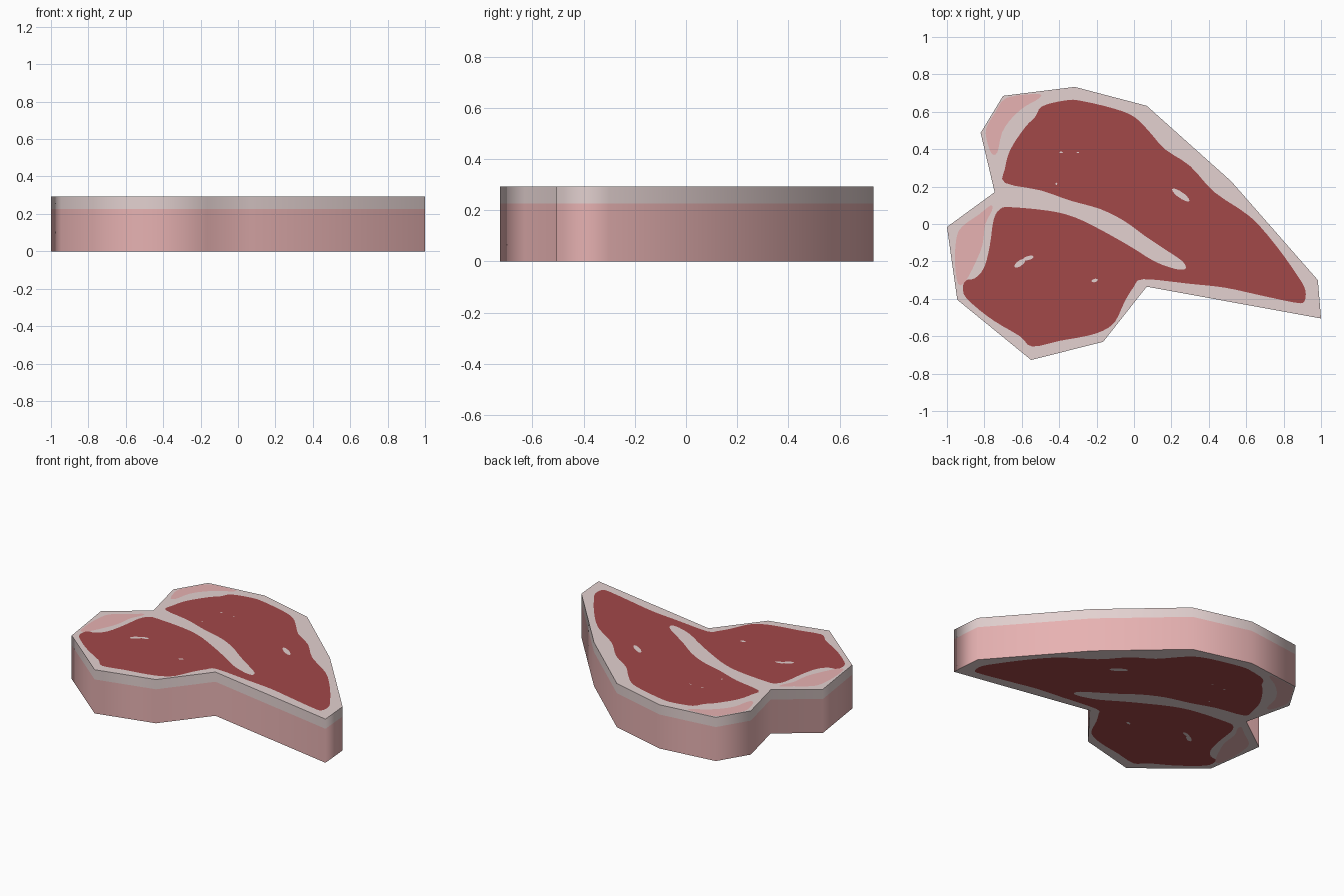
import bpy, bmesh, math
from mathutils import Vector
from mathutils.geometry import delaunay_2d_cdt

if "Cube" in bpy.data.objects:
    bpy.data.objects.remove(bpy.data.objects["Cube"])

HEIGHT, BAND = 0.292, 0.227


def material(name, rgb):
    m = bpy.data.materials.new(name)
    lin = [(c / 255 / 12.92) if c < 11 else ((c / 255 + 0.055) / 1.055) ** 2.4 for c in rgb]
    m.diffuse_color = (*lin, 1)
    m.use_nodes = True
    m.node_tree.nodes["Principled BSDF"].inputs["Base Color"].default_value = m.diffuse_color
    return m


FAT, MEAT, PINK = 0, 1, 2
MATS = [material("pale_fat", (227, 209, 208)),
        material("red_meat", (162, 72, 73)),
        material("pink_fat", (231, 178, 178))]

# Outer silhouette, clockwise from above
OUTLINE = [(-.70, .685), (-.317, .733), (.068, .632), (.52, .228), (.983, -.30),
           (1, -.505), (.068, -.335), (-.165, -.63), (-.55, -.727), (-.945, -.405),
           (-1, -.016), (-.745, .17), (-.82, .487)]

# Red meat, wrapping round the slot left by the T bone
MEAT_EDGE = [(-.49, .63), (-.37, .66), (-.29, .66), (-.10, .615), (.005, .57), (.085, .49),
             (.165, .40), (.30, .31), (.43, .17), (.62, .04), (.755, -.11), (.87, -.27),
             (.915, -.35), (.91, -.415), (.86, -.42), (.67, -.38), (.485, -.34), (.30, -.32),
             (.05, -.295), (0, -.335), (-.05, -.415), (-.10, -.52), (-.165, -.57),
             (-.26, -.60), (-.40, -.625), (-.545, -.655), (-.61, -.60), (-.745, -.52),
             (-.85, -.44), (-.91, -.375), (-.905, -.305), (-.85, -.29), (-.80, -.23),
             (-.77, -.11), (-.75, .025), (-.715, .08), (-.66, .09), (-.45, .07),
             (-.315, .035), (-.18, -.03), (-.02, -.12), (.11, -.20), (.22, -.24),
             (.275, -.24), (.26, -.20), (.165, -.135), (.06, -.065), (-.05, .015),
             (-.18, .08), (-.34, .125), (-.50, .18), (-.69, .22), (-.69, .295),
             (-.66, .40), (-.58, .52), (-.53, .57)]

# Two pink patches in the fat rim
PATCH_A = [(-.68, .675), (-.51, .695), (-.51, .67), (-.58, .63), (-.65, .57), (-.705, .49),
           (-.73, .385), (-.76, .375), (-.785, .44), (-.79, .51), (-.74, .60)]
PATCH_B = [(-.765, .10), (-.76, .07), (-.795, 0), (-.81, -.11), (-.845, -.20), (-.90, -.305),
           (-.94, -.32), (-.957, -.21), (-.95, -.08), (-.92, -.015), (-.83, .05)]


def rounded(pts, steps=3):
    """Closed Catmull-Rom curve through the points, turned counter-clockwise."""
    p = [Vector(q) for q in reversed(pts)]
    out = []
    for i in range(len(p)):
        a, b, c, d = (p[(i + k) % len(p)] for k in (-1, 0, 1, 2))
        for s in range(steps):
            t = s / steps
            out.append(0.5 * (2 * b + (c - a) * t + (2 * a - 5 * b + 4 * c - d) * t * t
                              + (3 * b - a - 3 * c + d) * t ** 3))
    return out


def fleck(x, y, length, width, degrees):
    """Small lens of marbling fat."""
    r = math.radians(degrees)
    u, v = Vector((math.cos(r), math.sin(r))), Vector((-math.sin(r), math.cos(r)))
    return [Vector((x, y)) + u * length / 2 * math.cos(k * math.tau / 10)
            + v * width / 2 * math.sin(k * math.tau / 10) for k in range(10)]


# Regions in painting order: later ones cover earlier ones
REGIONS = [(FAT, rounded(OUTLINE, 1)), (MEAT, rounded(MEAT_EDGE)),
           (PINK, rounded(PATCH_A)), (PINK, rounded(PATCH_B)),
           (FAT, fleck(.25, .155, .115, .033, -35)),
           (FAT, fleck(-.61, -.21, .07, .03, 35)), (FAT, fleck(-.565, -.182, .06, .022, 15)),
           (FAT, fleck(-.21, -.302, .035, .018, 15)),
           (FAT, fleck(-.39, .383, .02, .008, 0)), (FAT, fleck(-.30, .383, .015, .006, 0)),
           (FAT, fleck(-.415, .215, .01, .012, 0))]


def finish(name, bm):
    me = bpy.data.meshes.new(name)
    bm.to_mesh(me)
    bm.free()
    for m in MATS:
        me.materials.append(m)
    bpy.context.collection.objects.link(bpy.data.objects.new(name, me))


def cut_face(name, z, up):
    """Flat cap divided into the coloured regions."""
    verts, loops = [], []
    for _, pts in REGIONS:
        loops.append(list(range(len(verts), len(verts) + len(pts))))
        verts += pts
    co, _, faces, _, _, origin = delaunay_2d_cdt(verts, [], loops, 1, 1e-5)
    bm = bmesh.new()
    vs = [bm.verts.new((c.x, c.y, z)) for c in co]
    for f, src in zip(faces, origin):
        if src:
            face = bm.faces.new([vs[i] for i in f])
            face.material_index = REGIONS[max(src)][0]
            face.normal_update()
            if (face.normal.z > 0) != up:
                face.normal_flip()
    finish(name, bm)


cut_face("top_cut_face", HEIGHT, True)
cut_face("bottom_cut_face", 0, False)

# Side wall: pink below, pale fat band above, smooth all the way round
bm = bmesh.new()
rings = [[bm.verts.new((x, y, z)) for x, y in OUTLINE] for z in (0, BAND, HEIGHT)]
n = len(OUTLINE)
for lower, upper, mat in ((rings[0], rings[1], PINK), (rings[1], rings[2], FAT)):
    for i in range(n):
        j = (i + 1) % n
        f = bm.faces.new((lower[j], lower[i], upper[i], upper[j]))
        f.material_index = mat
        f.smooth = True
finish("side_wall", bm)
